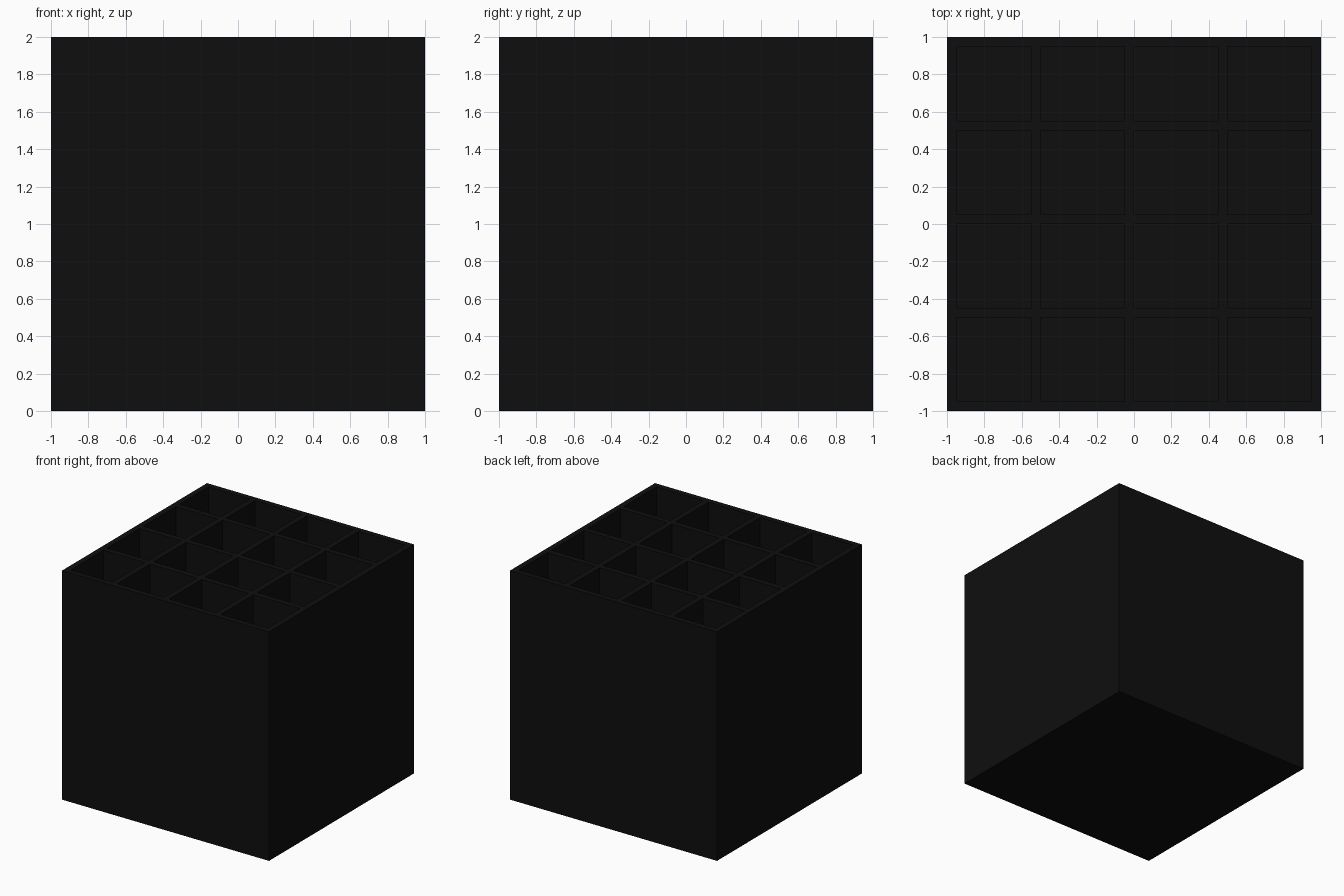
import bpy
import bmesh

if "Cube" in bpy.data.objects:
    bpy.data.objects.remove(bpy.data.objects["Cube"], do_unlink=True)

HEIGHT = 2.0
WALL = 0.05
PITCH = 0.5

# Flat near-black material
black = bpy.data.materials.new("near_black")
black.use_nodes = True
colour = (0.0045, 0.0045, 0.0045, 1)
black.diffuse_color = colour
black.node_tree.nodes["Principled BSDF"].inputs["Base Color"].default_value = colour

# Wall edges across the rim: outer walls with a divider ending at every pitch line
cuts = [-1, -1 + WALL]
for i in range(1, 5):
    cuts += [-1 + i * PITCH - WALL, -1 + i * PITCH]
n = len(cuts) - 1

# Rim grid, mirrored along y
bm = bmesh.new()
verts = [[bm.verts.new((x, -y, HEIGHT)) for x in cuts] for y in cuts]
cells = []
for j in range(n):
    for i in range(n):
        face = bm.faces.new((verts[j][i], verts[j + 1][i],
                             verts[j + 1][i + 1], verts[j][i + 1]))
        if i % 2 and j % 2:
            cells.append(face)

# Compartments pushed down to a thin floor
outline = [e for e in bm.edges if e.is_boundary]
deep = bmesh.ops.extrude_face_region(bm, geom=cells)["geom"]
for v in deep:
    if isinstance(v, bmesh.types.BMVert):
        v.co.z = WALL
bmesh.ops.delete(bm, geom=[f for f in cells if f.is_valid], context='FACES_ONLY')

# Outer sides and base
sides = bmesh.ops.extrude_edge_only(bm, edges=outline)["geom"]
for v in sides:
    if isinstance(v, bmesh.types.BMVert):
        v.co.z = 0
bmesh.ops.holes_fill(bm, edges=[e for e in bm.edges if e.is_boundary], sides=0)
bmesh.ops.recalc_face_normals(bm, faces=bm.faces[:])

mesh = bpy.data.meshes.new("compartment_box")
bm.to_mesh(mesh)
bm.free()
mesh.materials.append(black)
box = bpy.data.objects.new("compartment_box", mesh)
bpy.context.collection.objects.link(box)
